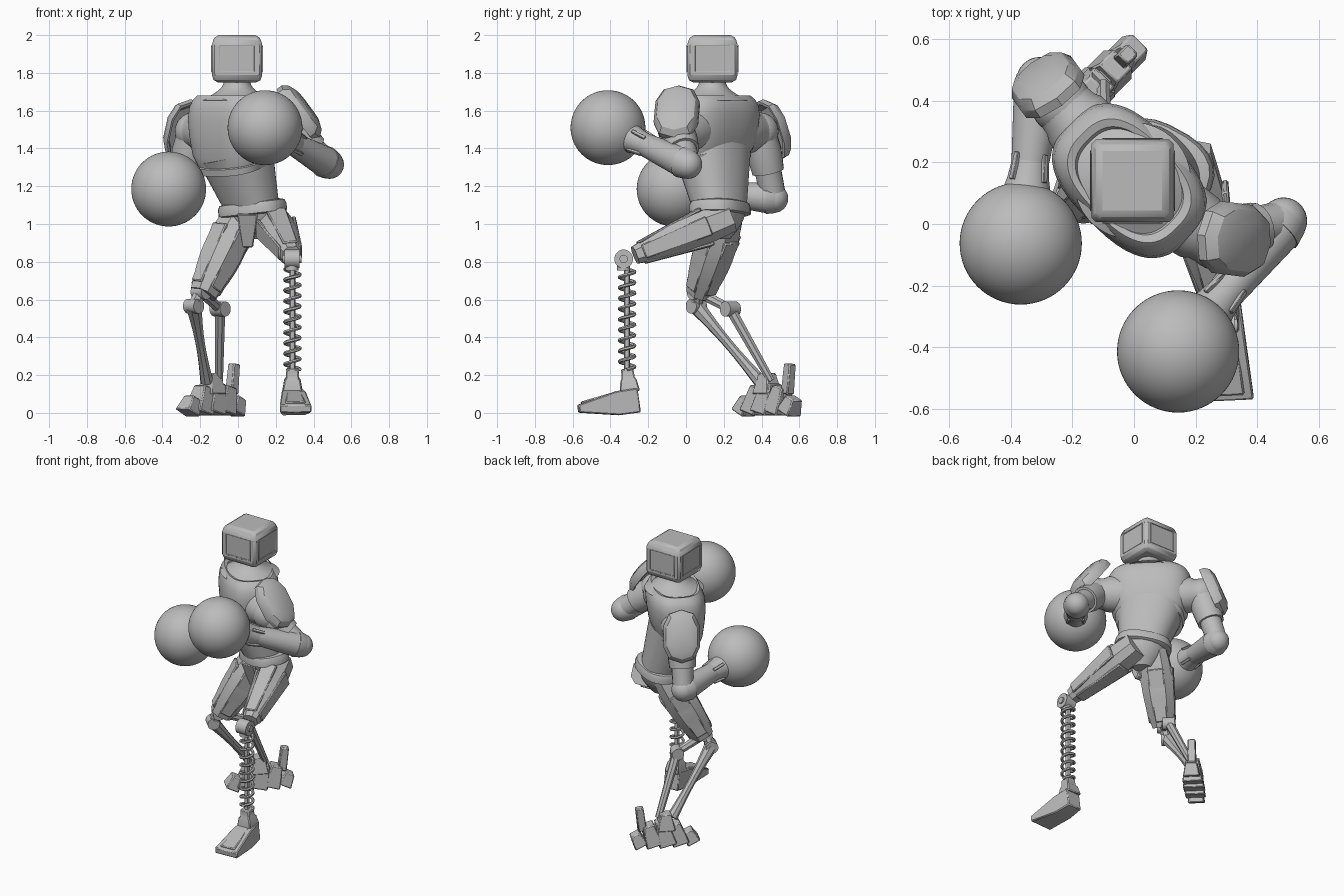
import bpy, bmesh
from math import sin, cos, pi, copysign, radians
from mathutils import Vector, Matrix

default_cube = bpy.data.objects.get("Cube")
if default_cube:
    bpy.data.objects.remove(default_cube)

GREY = (0.5, 0.5, 0.5, 1)
grey = bpy.data.materials.new("plain grey")
grey.use_nodes = True
grey.diffuse_color = GREY
grey.node_tree.nodes["Principled BSDF"].inputs["Base Color"].default_value = GREY

X, Y, Z = Matrix.Identity(3)
ACROSS = (X - Y).normalized()    # shoulder line of the twisted torso
AHEAD = -(X + Y).normalized()    # where the chest points
parts = []


def finish(name, bm):
    """Turn a bmesh into a grey object."""
    bmesh.ops.recalc_face_normals(bm, faces=bm.faces)
    mesh = bpy.data.meshes.new(name)
    bm.to_mesh(mesh)
    bm.free()
    mesh.materials.append(grey)
    part = bpy.data.objects.new(name, mesh)
    bpy.context.collection.objects.link(part)
    parts.append(part)
    return part


def taper(start, end, bulge=0):
    """Rings running from one radius to another, swelling in the middle."""
    steps = 8 if bulge else 1
    return [(i / steps, start + (end - start) * i / steps + bulge * sin(pi * i / steps))
            for i in range(steps + 1)]


def loft(name, a, b, rings, size=1, side=X, sides=24, flat=1, power=2, slant=0):
    """Skin superellipse rings (place along a-b, radius, optional flatness)."""
    a, b = Vector(a), Vector(b)
    axis = (b - a).normalized()
    depth = axis.cross(side).normalized()
    width = depth.cross(axis)
    bm = bmesh.new()
    loops = []
    for t, radius, *own_flat in rings:
        squash = own_flat[0] if own_flat else flat
        loop = []
        for i in range(sides):
            angle = 2 * pi * (i + 0.5) / sides
            c, s = cos(angle), sin(angle)
            u = size * radius * copysign(abs(c) ** (2 / power), c)
            v = size * radius * squash * copysign(abs(s) ** (2 / power), s)
            loop.append(bm.verts.new(a.lerp(b, t) + width * u + depth * v + axis * slant * (1 - t) * v))
        loops.append(loop)
    for low, high in zip(loops, loops[1:]):
        for i in range(sides):
            j = (i + 1) % sides
            bm.faces.new((low[i], low[j], high[j], high[i]))
    bm.faces.new(loops[0])
    bm.faces.new(loops[-1])
    return finish(name, bm)


def box(name, a, b, rings, size=1, side=X, flat=1, bevel=0.006):
    part = loft(name, a, b, rings, size, side, sides=4, flat=flat, power=50)
    edge = part.modifiers.new("edge", "BEVEL")
    edge.width, edge.segments = bevel, 1


def ball(name, centre, radius, segments=32):
    bm = bmesh.new()
    bmesh.ops.create_uvsphere(bm, u_segments=segments, v_segments=segments // 2,
                              radius=radius, matrix=Matrix.Translation(centre))
    finish(name, bm)


def hinge(name, centre, axis, radius, half_width):
    loft(name, centre - axis * half_width, centre + axis * half_width,
         taper(radius, radius), side=Z, sides=16)


# Head with framed face screen and side panels
head = Vector((-0.005, 0.14, 1.875))
half = 0.135
box("head", head - Z * 0.125, head + Z * 0.125, [(0, 0.87), (0.1, 1), (0.85, 1), (1, 0.83)],
    size=half, bevel=0.014)
for name, out in (("face_screen", -Y), ("back_head_panel", Y), ("left_head_panel", X), ("right_head_panel", -X)):
    box(name, head + out * half, head + out * (half + 0.003), [(0, 1), (1, 1), (1, 0.93), (-2, 0.87)],
        size=0.1, side=out.cross(Z), flat=0.75, bevel=0.001)
loft("neck", head - Z * 0.22, head - Z * 0.1, taper(0.19, 0.07, -0.04), side=ACROSS, sides=40)

# Torso: overhanging chest shell, waist, belt and pelvis
chest = Vector((-0.015, 0.14, 1.68))
loft("chest", chest - Z * 0.38, chest,
     [(0, 0.6), (0, 0.77), (0.09, 0.82), (0.1, 0.78), (0.25, 0.9), (0.5, 0.97), (0.7, 1),
      (0.85, 0.97), (0.94, 0.9), (1, 0.8), (0.98, 0.7), (0.93, 0.66), (0.93, 0.4)],
     size=0.27, side=ACROSS, sides=48, flat=0.68, power=2.7, slant=0.35)
hips = Vector((0.08, 0.18, 1.08))
loft("abdomen", hips, chest - Z * 0.3, taper(0.15, 0.215), side=ACROSS, sides=40, flat=0.8, power=2.3)
hip_line = ACROSS + X * 0.6
loft("belt", hips - Z * 0.03, hips + Z * 0.04 - X * 0.008, [(0, 0.9), (0.1, 1), (0.6, 1), (0.9, 0.95), (1, 0.8)],
     size=0.183, side=hip_line, flat=0.78, power=2.5)
loft("pelvis", hips - Z * 0.16, hips, taper(0.06, 0.165, 0.02), side=hip_line, sides=16, flat=0.8)
crotch = Vector((0.05, 0.07, 1.06))
box("crotch_plate", crotch, crotch + Y * 0.05 - Z * 0.18, taper(0.055, 0.03), flat=0.7)


def arm(prefix, shoulder, elbow, glove, pad, pad_out):
    shoulder, elbow, glove, pad = map(Vector, (shoulder, elbow, glove, pad))
    outward = Vector((shoulder.x - chest.x, shoulder.y - chest.y, 0)).normalized()
    loft(prefix + "_shoulder_socket", shoulder - outward * 0.15, shoulder,
         [(0, 1), (0.55, 0.95), (0.7, 0.85), (1, 0.8)], size=0.12, side=Z)
    ball(prefix + "_shoulder", shoulder, 0.1)
    loft(prefix + "_upper_arm", shoulder, elbow, [(0, 0.9), (0.3, 1), (0.6, 0.9), (0.6, 0.75), (1, 0.7)],
         size=0.095, side=outward.cross(Z), sides=16)
    ball(prefix + "_elbow", elbow, 0.076)
    # Hollow shell over the shoulder
    facing = Vector(pad_out).normalized()
    loft(prefix + "_shoulder_pad", pad - facing * 0.03, pad + facing * 0.05,
         [(0.5, 0.7), (0, 0.9), (0, 1), (0.4, 1), (0.8, 0.85), (1, 0.6)],
         size=0.122, side=Z.cross(facing), sides=10, flat=1.4, power=2.5)
    # Forearm, cuff and round glove share one axis
    along = (glove - elbow).normalized()
    wrist = glove - along * 0.25
    loft(prefix + "_forearm", elbow - along * 0.03, wrist,
         [(0, 0.75), (0.06, 0.9), (0.2, 1), (0.2, 0.95), (1, 0.7)], size=0.086, side=Z)
    loft(prefix + "_glove_cuff", wrist - along * 0.03, glove, taper(0.06, 0.18, -0.03), side=Z)
    for k in range(4):
        spoke = Matrix.Rotation(pi * (k + 0.5) / 2, 3, along) @ along.cross(Z).normalized()
        middle = wrist + spoke * 0.062
        box(f"{prefix}_cuff_strap_{k}", middle - along * 0.04, middle + along * 0.05 + spoke * 0.01,
            taper(0.009, 0.009), side=spoke, bevel=0.002)
    ball(prefix + "_glove", glove, 0.198, 64)


arm("left", shoulder=(0.27, -0.05, 1.5), elbow=(0.485, 0.01, 1.315), glove=(0.143, -0.413, 1.51),
    pad=(0.33, -0.05, 1.595), pad_out=(0.8, -0.1, 0.6))
arm("right", shoulder=(-0.235, 0.39, 1.49), elbow=(-0.305, 0.465, 1.135), glove=(-0.367, -0.063, 1.185),
    pad=(-0.285, 0.455, 1.5), pad_out=(-0.55, 0.75, 0.35))


def thigh(prefix, hip, knee, start, end, bulge, side):
    """Eight-sided thigh with an armour plate on each face."""
    loft(prefix + "_thigh", hip, knee, taper(start, end, bulge), side=side, sides=8, power=2.6)
    axis = (knee - hip).normalized()
    for k, face in enumerate(("outer", "front", "inner", "rear")):
        out = Matrix.Rotation(k * pi / 2, 3, axis) @ axis.cross(side).cross(axis).normalized()
        box(f"{prefix}_thigh_{face}_panel", hip.lerp(knee, 0.25) + out * (start + bulge * 0.5),
            hip.lerp(knee, 0.93) + out * (end + bulge * 0.2), taper(0.055, 0.04),
            side=axis.cross(out), flat=0.2)


# Left leg: thigh, knee joint and spring shin
left_knee = Vector((0.285, -0.33, 0.815))
thigh("left", Vector((0.17, 0.23, 1.035)), left_knee + Y * 0.06 + Z * 0.02, 0.085, 0.05, 0.025, X)
hinge("left_knee", left_knee, X, 0.05, 0.04)
hinge("left_knee_pin", left_knee, X, 0.022, 0.05)
shin = Vector((0.288, -0.312, 0.2))
loft("left_spring_cap", left_knee - Z * 0.06, left_knee, taper(0.035, 0.035))
loft("left_shin_rod", shin, shin + Z * 0.6, taper(0.016, 0.016), sides=12)

curve = bpy.data.curves.new("left_spring", "CURVE")
curve.dimensions = "3D"
curve.bevel_depth, curve.bevel_resolution = 0.0095, 1
turns, steps, coil_radius, coil_height = 9.5, 20, 0.04, 0.53
path = curve.splines.new("POLY")
path.points.add(int(turns * steps))
for i, point in enumerate(path.points):
    angle = 2 * pi * i / steps
    rise = 0.03 + coil_height * angle / (2 * pi * turns)
    spot = shin + (X * cos(angle) + Y * sin(angle)) * coil_radius + Z * rise
    point.co = (*spot, 1)
coil = bpy.data.objects.new("left_spring_path", curve)
bpy.context.collection.objects.link(coil)
bm = bmesh.new()
bm.from_mesh(coil.to_mesh())
bpy.data.objects.remove(coil)
finish("left_spring", bm)

# Left wedge foot
heel, toe = Vector((0.29, -0.25, 0.067)), Vector((0.305, -0.57, 0.022))
box("left_foot", heel, toe, [(0, 0.055, 1.2), (0.35, 0.065, 1), (1, 0.085, 0.25)])
box("left_foot_plate", heel.lerp(toe, 0.3) + Z * 0.06, heel.lerp(toe, 0.95) + Z * 0.025,
    taper(0.035, 0.055), flat=0.2)
box("left_ankle", shin + Y * 0.015 - Z * 0.09, shin + Z * 0.035, [(0, 1), (0.5, 0.8), (0.6, 0.65), (1, 0.6)],
    size=0.055)

# Right leg: thigh, knee linkage and twin shin rods
thigh("right", Vector((0.02, 0.22, 1.06)), Vector((-0.185, 0.07, 0.63)), 0.085, 0.07, 0.03, ACROSS)
front_joint, rear_joint = Vector((-0.235, 0.055, 0.565)), Vector((-0.095, 0.235, 0.55))
top_joint = Vector((-0.195, 0.06, 0.64))
for name, joint in (("front", front_joint), ("rear", rear_joint), ("upper", top_joint)):
    hinge(f"right_{name}_knee_joint", joint, ACROSS, 0.04, 0.04)
loft("right_knee_bar", top_joint, rear_joint, taper(0.03, 0.026), sides=8)
loft("right_knee_link", top_joint, front_joint, taper(0.034, 0.036), sides=8)
loft("right_front_shin", front_joint, (-0.165, 0.39, 0.17), taper(0.044, 0.036, -0.014), side=ACROSS, sides=8)
loft("right_rear_shin", rear_joint, (-0.1, 0.45, 0.17), taper(0.03, 0.022), sides=8)

# Right foot: overlapping plates that rise to the ankle, with a heel spur
foot = Vector((-0.14, 0.43, 0))
plates = 5
for i in range(plates):
    arch = sin(pi * (i + 1) / (plates + 1))
    base = foot + AHEAD * (0.085 * i - 0.16)
    box(f"right_foot_plate_{i}", base, base + Z * 0.16 * arch - AHEAD * 0.04,
        taper(0.04 + 0.03 * arch, 0.03 + 0.015 * arch), side=ACROSS, flat=0.85)
ankle = foot + Z * 0.1
box("right_ankle", ankle, ankle + Z * 0.11, taper(0.06, 0.035), side=ACROSS)
spur = ankle - AHEAD * 0.15
box("right_heel_link", ankle, spur, taper(0.03, 0.024), side=ACROSS)
box("right_heel_spur", spur, spur + Z * 0.16 - AHEAD * 0.02, taper(0.028, 0.025), side=ACROSS)

# Smooth the round parts, keep plate edges crisp
bpy.ops.object.select_all(action="DESELECT")
for part in parts:
    part.select_set(True)
bpy.context.view_layer.objects.active = parts[0]
bpy.ops.object.shade_smooth_by_angle(angle=radians(30))
